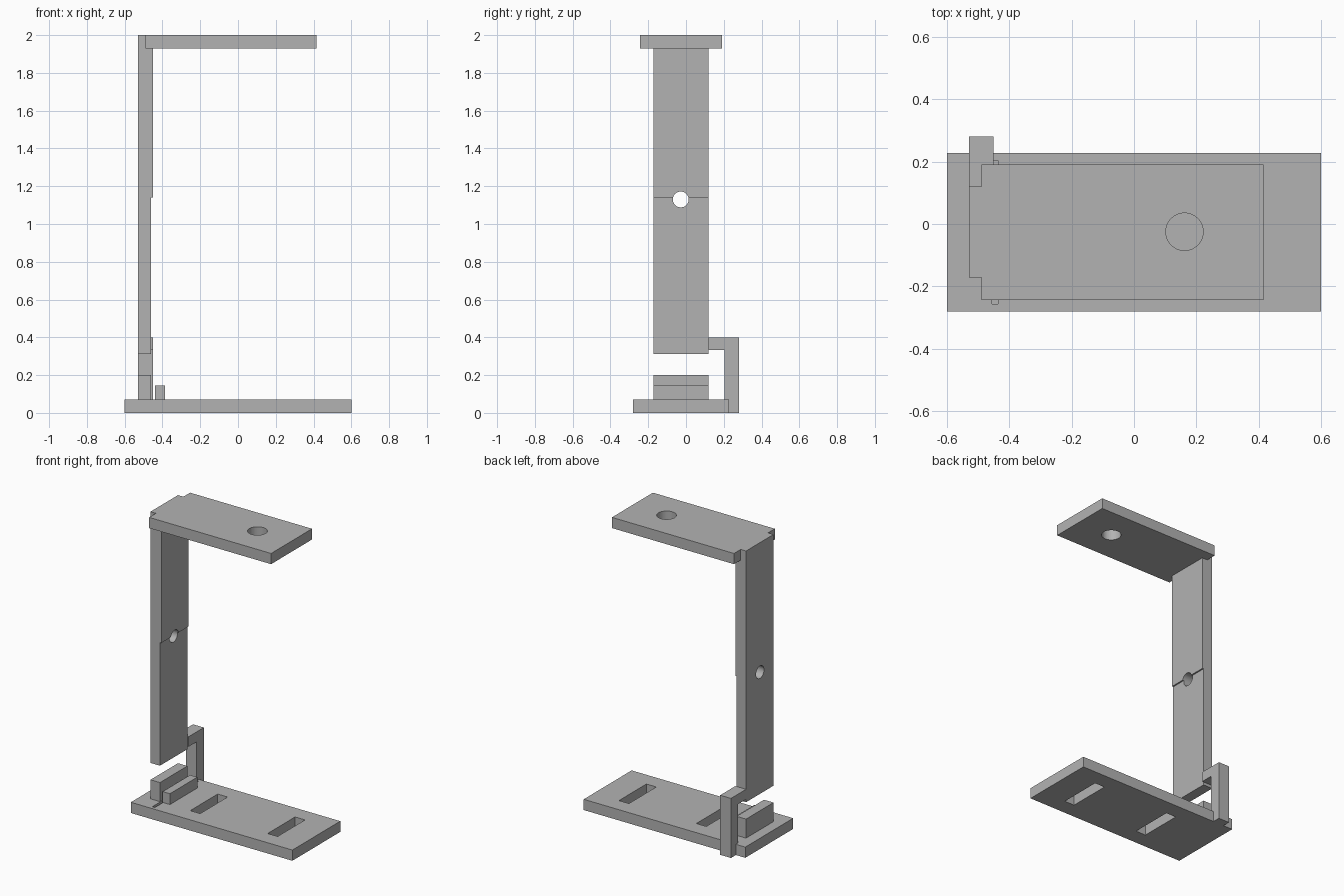
import bpy, bmesh
from math import pi
from mathutils import Vector, Matrix

cube = bpy.data.objects.get("Cube")
if cube:
    bpy.data.objects.remove(cube, do_unlink=True)

grey = bpy.data.materials.new("plain grey")
grey.use_nodes = True
grey.diffuse_color = (0.45, 0.45, 0.45, 1)
grey.node_tree.nodes["Principled BSDF"].inputs["Base Color"].default_value = grey.diffuse_color


def finish(name, bm):
    bmesh.ops.recalc_face_normals(bm, faces=bm.faces)
    mesh = bpy.data.meshes.new(name)
    bm.to_mesh(mesh)
    bm.free()
    mesh.materials.append(grey)
    obj = bpy.data.objects.new(name, mesh)
    bpy.context.collection.objects.link(obj)
    return obj


def prism(name, outline, axis, low, high):
    """Extrude a 2D outline along one axis; the outline uses the other two in order."""
    def place(p, depth):
        co = list(p)
        co.insert(axis, depth)
        return co
    bm = bmesh.new()
    face = bm.faces.new([bm.verts.new(place(p, low)) for p in outline])
    new = bmesh.ops.extrude_face_region(bm, geom=[face])["geom"]
    offset = Vector(place((0, 0), high - low))
    bmesh.ops.translate(bm, vec=offset, verts=[v for v in new if isinstance(v, bmesh.types.BMVert)])
    return finish(name, bm)


def box(name, x, y, z):
    return prism(name, [(x[0], y[0]), (x[1], y[0]), (x[1], y[1]), (x[0], y[1])], 2, *z)


def rod(center, radius, turn):
    bm = bmesh.new()
    bmesh.ops.create_cone(bm, cap_ends=True, segments=48, radius1=radius, radius2=radius, depth=0.4,
                          matrix=Matrix.Translation(center) @ Matrix.Rotation(turn, 4, 'Y'))
    return finish("hole_cutter", bm)


def cut(obj, cutter):
    mod = obj.modifiers.new("cut", 'BOOLEAN')
    mod.operation = 'DIFFERENCE'
    mod.solver = 'EXACT'
    mod.object = cutter
    with bpy.context.temp_override(object=obj, active_object=obj):
        bpy.ops.object.modifier_apply(modifier=mod.name)
    bpy.data.objects.remove(cutter, do_unlink=True)


LEFT, RIGHT = -0.53, -0.45      # thickness of the upright
FRONT, BACK = -0.171, 0.12      # width of the upright
THICK = 0.072                   # plate thickness

# Base plate, notched at the back for the leg
base = prism("base_plate", [(-0.6, -0.28), (0.6, -0.28), (0.6, 0.228), (RIGHT, 0.228), (RIGHT, 0.205),
                            (LEFT, 0.205), (LEFT, 0.228), (-0.6, 0.228)], 2, 0, THICK)
for x in (-0.235, 0.34):
    cut(base, box("slot_cutter", (x, x + 0.074), (FRONT, BACK), (-0.1, 0.2)))
cut(base, box("groove_cutter", (-0.456, -0.437), (-0.257, 0.204), (0.042, 0.2)))

# Stub and low stop on the base
box("lower_stub", (LEFT, -0.46), (FRONT, BACK), (THICK, 0.2))
box("low_stop", (-0.44, -0.386), (FRONT, BACK), (THICK, 0.145))

# Upright with a thinner lower half and a through hole
upright = prism("upright", [(LEFT, 0.313), (-0.46, 0.313), (-0.46, 1.14), (RIGHT, 1.14),
                            (RIGHT, 2), (LEFT, 2)], 1, FRONT, BACK)
cut(upright, rod((-0.49, -0.028, 1.13), 0.042, pi / 2))

# Offset arm and leg joining the upright to the base
prism("offset_leg", [(BACK, 0.333), (0.205, 0.333), (0.205, 0), (0.28, 0), (0.28, 0.4), (BACK, 0.4)],
      0, LEFT, RIGHT)

# Top plate wrapped round the upright, with a round hole
top = prism("top_plate", [(-0.49, -0.243), (0.416, -0.243), (0.416, 0.191), (-0.49, 0.191), (-0.49, BACK),
                          (RIGHT, BACK), (RIGHT, FRONT), (-0.49, FRONT)], 2, 2 - THICK, 2)
cut(top, rod((0.162, -0.025, 1.96), 0.06, 0))
